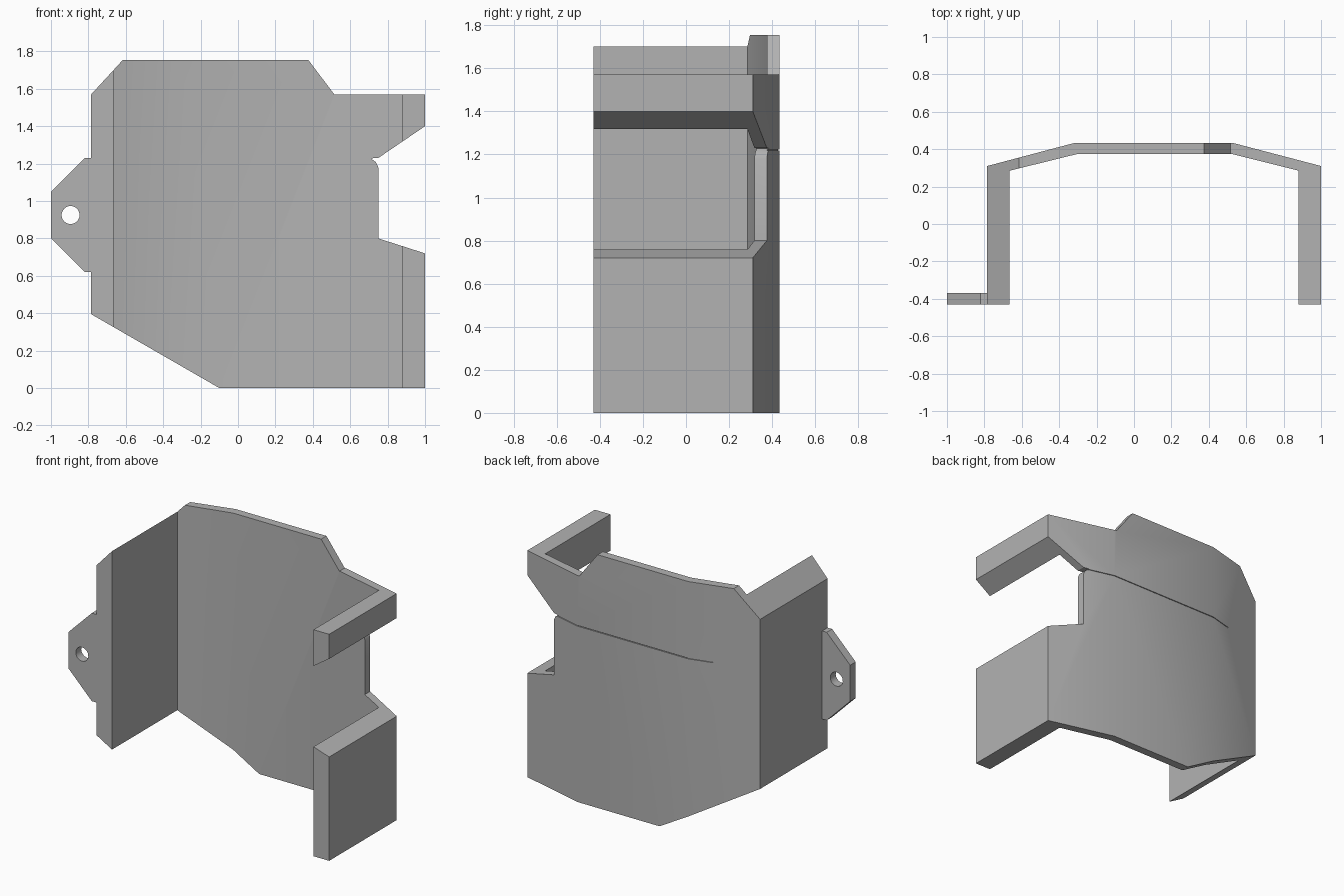
import bpy
import bmesh
import math
from mathutils import Vector

if "Cube" in bpy.data.objects:
    bpy.data.objects.remove(bpy.data.objects["Cube"], do_unlink=True)

# Single grey material
grey = bpy.data.materials.new("plain grey")
grey.use_nodes = True
COLOUR = (0.45, 0.45, 0.45, 1)
grey.diffuse_color = COLOUR
grey.node_tree.nodes["Principled BSDF"].inputs["Base Color"].default_value = COLOUR


def prism(name, outline, start, end, axis):
    """Extrude a 2D outline along z (plan outline) or y (front outline)."""
    bm = bmesh.new()
    place = (lambda a, b: (a, b, start)) if axis == "z" else (lambda a, b: (a, start, b))
    face = bm.faces.new([bm.verts.new(place(a, b)) for a, b in outline])
    step = Vector((0, 0, end - start)) if axis == "z" else Vector((0, end - start, 0))
    moved = bmesh.ops.extrude_face_region(bm, geom=[face])["geom"]
    bmesh.ops.translate(bm, vec=step, verts=[v for v in moved if isinstance(v, bmesh.types.BMVert)])
    bmesh.ops.recalc_face_normals(bm, faces=bm.faces)
    mesh = bpy.data.meshes.new(name)
    bm.to_mesh(mesh)
    bm.free()
    mesh.materials.append(grey)
    obj = bpy.data.objects.new(name, mesh)
    bpy.context.collection.objects.link(obj)
    return obj


def cut(target, cutter, operation):
    """Apply a boolean and remove the cutter."""
    mod = target.modifiers.new("cut", "BOOLEAN")
    mod.object, mod.operation, mod.solver = cutter, operation, "EXACT"
    bpy.context.view_layer.objects.active = target
    bpy.ops.object.modifier_apply(modifier=mod.name)
    bpy.data.objects.remove(cutter, do_unlink=True)


# Bent cover: plan section trimmed by the front outline
outer = [(-0.785, -0.43), (-0.785, 0.31), (-0.32, 0.433), (0.53, 0.433), (1, 0.31), (1, -0.43)]
inner = [(0.88, -0.43), (0.88, 0.285), (0.52, 0.375), (-0.3, 0.375), (-0.665, 0.285), (-0.665, -0.43)]
cover = prism("bent_cover", outer + inner, -0.1, 1.9, "z")
front = [(-0.9, 0.461), (-0.1, 0), (1.1, 0), (1.1, 0.688), (0.75, 0.8), (0.75, 1.18),
         (0.738, 1.207), (0.71, 1.228), (0.75, 1.23), (1.1, 1.468), (1.1, 1.57),
         (0.515, 1.57), (0.375, 1.755), (-0.615, 1.755), (-0.9, 1.445)]
cut(cover, prism("outline_cutter", front, -0.6, 0.6, "y"), "INTERSECT")

# Fine score line across the back
score = [(-0.48, 0.384), (-0.32, 0.426), (0.53, 0.426), (0.8, 0.356),
         (0.8, 0.5), (-0.48, 0.5)]
cut(cover, prism("score_cutter", score, 1.219, 1.224, "z"), "DIFFERENCE")

# Mounting tab with a round hole
tab_outline = [(-0.785, 1.23), (-0.82, 1.23), (-1, 1.05), (-1, 0.8), (-0.82, 0.62), (-0.785, 0.62)]
tab = prism("mounting_tab", tab_outline, -0.43, -0.37, "y")
hole = [(-0.895 + 0.048 * math.cos(i * math.tau / 32), 0.925 + 0.048 * math.sin(i * math.tau / 32))
        for i in range(32)]
cut(tab, prism("hole_cutter", hole, -0.6, -0.2, "y"), "DIFFERENCE")

# Smooth shading with sharp folds
for obj in (cover, tab):
    bpy.ops.object.select_all(action="DESELECT")
    obj.select_set(True)
    bpy.context.view_layer.objects.active = obj
    bpy.ops.object.shade_smooth_by_angle(angle=math.radians(30))
